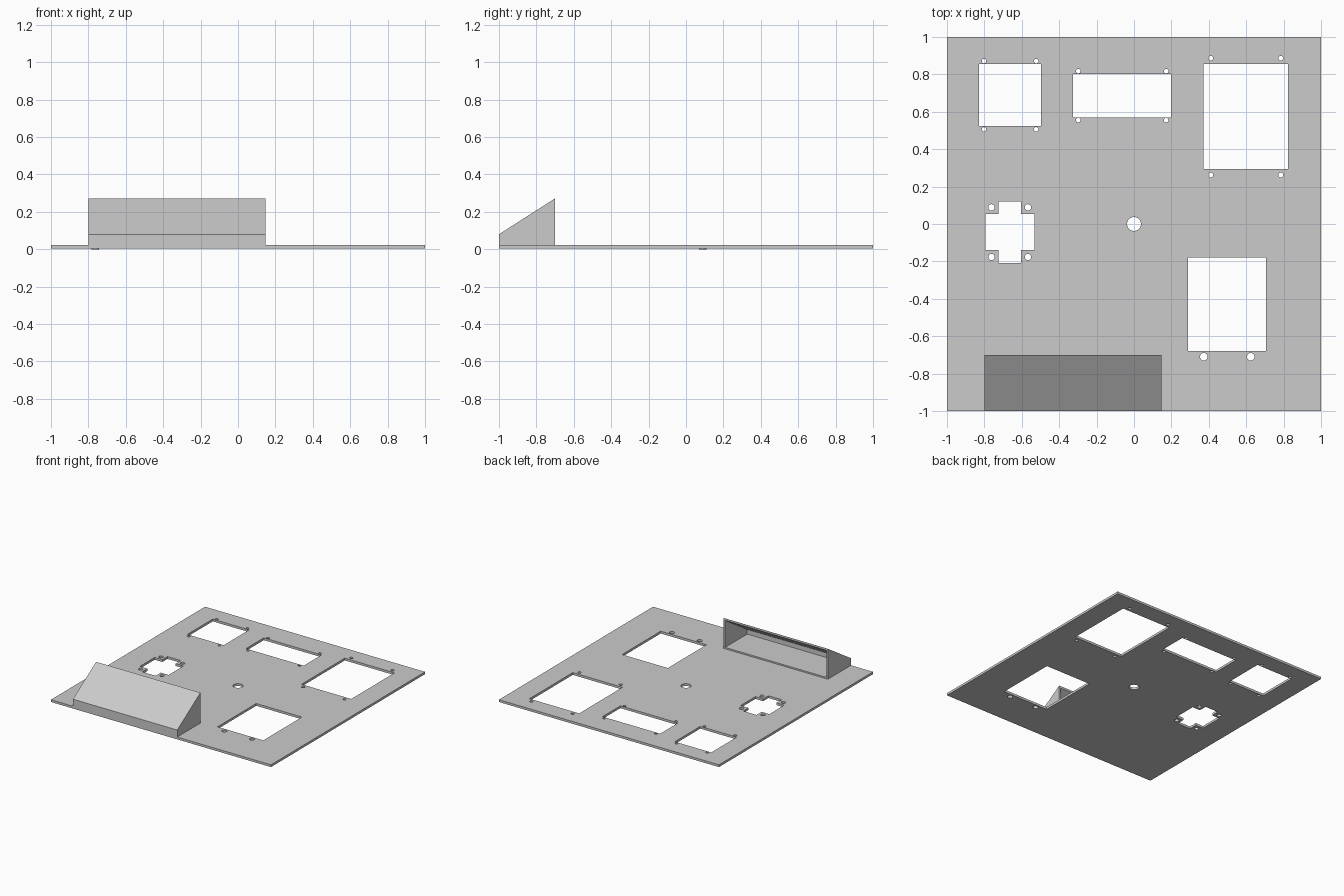
import bpy, bmesh, math

if "Cube" in bpy.data.objects:
    bpy.data.objects.remove(bpy.data.objects["Cube"])

Z0, Z1 = 0.003, 0.022   # plate underside and top


def rect(x0, x1, y0, y1):
    return [(x0, y0), (x1, y0), (x1, y1), (x0, y1)]


def circle(x, y, r, n=24):
    return [(x + r * math.cos(2 * math.pi * i / n),
             y + r * math.sin(2 * math.pi * i / n)) for i in range(n)]


def corners(xs, ys, r):
    return [circle(x, y, r) for x in xs for y in ys]


def sheet(name, loops, z0, z1):
    """Flat sheet from an outline plus hole loops, converted to a mesh."""
    cu = bpy.data.curves.new(name + "_outline", 'CURVE')
    cu.dimensions = '2D'
    cu.fill_mode = 'BOTH'
    cu.extrude = (z1 - z0) / 2
    for pts in loops:
        sp = cu.splines.new('POLY')
        sp.points.add(len(pts) - 1)
        for p, (x, y) in zip(sp.points, pts):
            p.co = (x, y, 0, 1)
        sp.use_cyclic_u = True
        sp.use_smooth = False
    ob = bpy.data.objects.new(name, cu)
    bpy.context.collection.objects.link(ob)
    ob.location.z = (z0 + z1) / 2
    bpy.ops.object.select_all(action='DESELECT')
    ob.select_set(True)
    bpy.context.view_layer.objects.active = ob
    bpy.ops.object.convert(target='MESH')
    return bpy.context.object


def prism(name, profile, x0, x1):
    """Extrude a (y, z) profile along x."""
    bm = bmesh.new()
    face = bm.faces.new([bm.verts.new((x0, y, z)) for y, z in profile])
    ext = bmesh.ops.extrude_face_region(bm, geom=[face])
    moved = [v for v in ext['geom'] if isinstance(v, bmesh.types.BMVert)]
    bmesh.ops.translate(bm, verts=moved, vec=(x1 - x0, 0, 0))
    bmesh.ops.recalc_face_normals(bm, faces=bm.faces)
    me = bpy.data.meshes.new(name)
    bm.to_mesh(me)
    bm.free()
    ob = bpy.data.objects.new(name, me)
    bpy.context.collection.objects.link(ob)
    return ob


# Panel with its cutouts and screw holes
cross = [(-0.795, -0.14), (-0.725, -0.14), (-0.725, -0.208), (-0.603, -0.208),
         (-0.603, -0.14), (-0.533, -0.14), (-0.533, 0.053), (-0.603, 0.053),
         (-0.603, 0.12), (-0.725, 0.12), (-0.725, 0.053), (-0.795, 0.053)]
loops = [
    rect(-1, 1, -1, 1),
    rect(-0.828, -0.497, 0.525, 0.855),
    rect(-0.327, 0.198, 0.57, 0.802),
    rect(0.372, 0.824, 0.293, 0.855),
    rect(0.29, 0.706, -0.68, -0.178),
    cross,
    circle(0, 0, 0.037, 32),
]
loops += corners((-0.802, -0.523), (0.506, 0.871), 0.012)
loops += corners((-0.298, 0.172), (0.555, 0.817), 0.012)
loops += corners((0.41, 0.785), (0.262, 0.886), 0.013)
loops += corners((-0.762, -0.567), (-0.176, 0.089), 0.017)
loops += corners((0.373, 0.624), (-0.71,), 0.02)
sheet("panel", loops, Z0, Z1)

# Small lip under one screw hole
sheet("hole_lip", [circle(-0.762, 0.089, 0.02), circle(-0.762, 0.089, 0.017)], 0, Z0)

# Sloped hood, hollow and open at the back
XL, XR, T = -0.8, 0.148, 0.014
prism("hood_shell", [(-0.7, 0.02), (-1, 0.02), (-1, 0.08), (-0.7, 0.272),
                     (-0.7, 0.255), (-1 + T, 0.072), (-1 + T, 0.034), (-0.7, 0.034)],
      XL + T, XR - T)
side = [(-0.7, 0.02), (-1, 0.02), (-1, 0.08), (-0.7, 0.272)]
for name, x in (("hood_left_end", XL), ("hood_right_end", XR - T)):
    prism(name, side, x, x + T)
